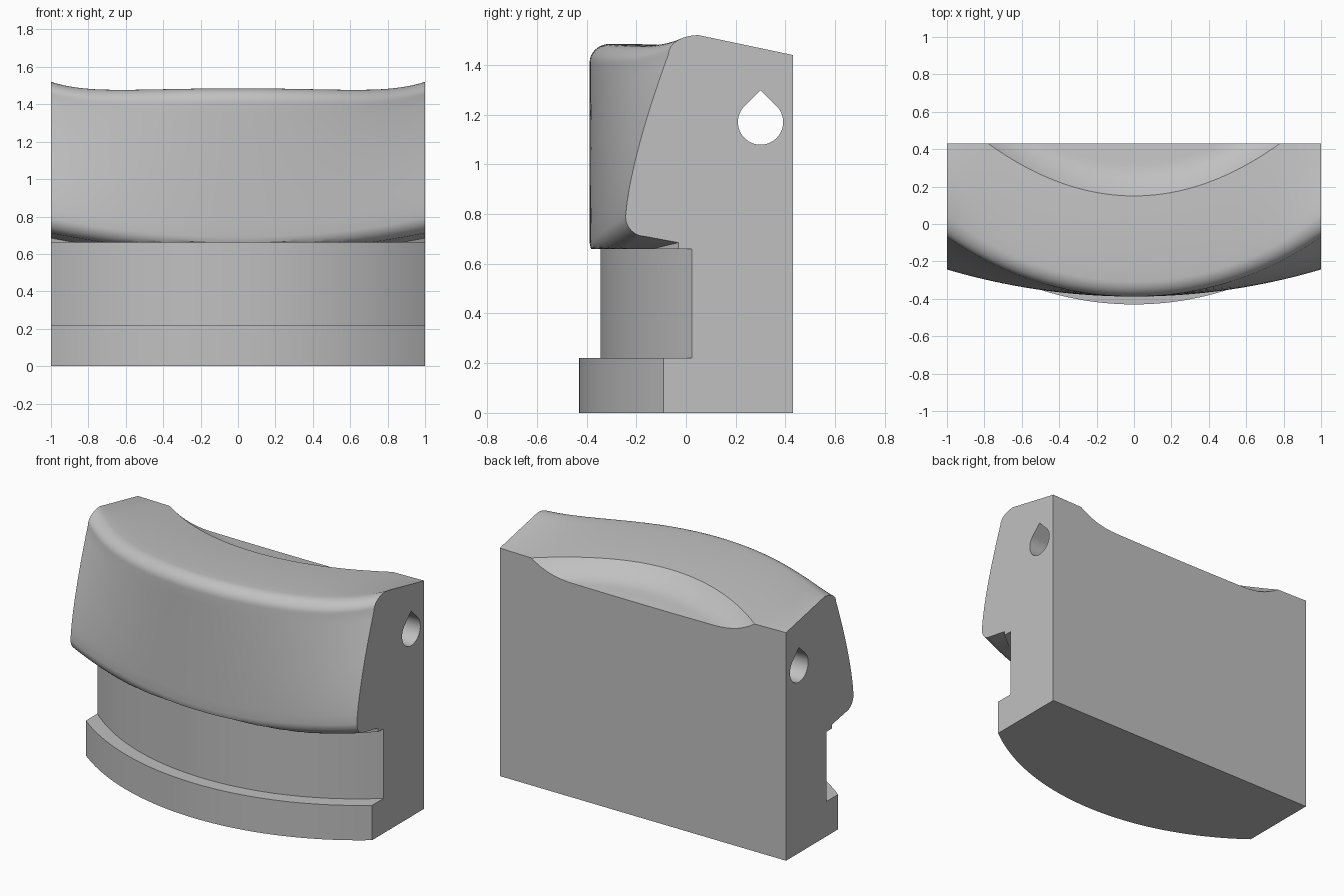
import bpy
import bmesh
from math import sin, cos, pi, sqrt, radians

if "Cube" in bpy.data.objects:
    bpy.data.objects.remove(bpy.data.objects["Cube"])

BACK, SCOOP_HALF, SCOOP_REACH, SCOOP_DEPTH = 0.43, 0.78, 0.28, 0.08
LIP_R, CROWN_H, SHELF = 0.08, 0.075, 0.66


def arc(x, sag):
    """Setback of a circular arc that recedes by sag at x = 1."""
    r = (1 + sag * sag) / (2 * sag)
    return r - sqrt(r * r - x * x)


def section(x):
    """Closed outline in y and z at one station along the width."""
    t = abs(x)
    base = -0.43 + arc(t, 0.34)
    neck = -0.345 + arc(t, 0.37)
    lip = -0.388 + arc(t, 0.145)
    brow = -0.388 + arc(t, 0.318)
    ridge = -0.305 + arc(t, 0.355)
    top = 1.485 - 0.03 * t**2 + 0.065 * t**6
    under = 0.61 + 0.10 * t**2

    # Base, neck and the small step under the head
    step = min(max(neck - 0.055, lip + LIP_R), neck)
    pts = [(base, 0), (base, 0.22), (neck, 0.22), (neck, SHELF),
           (step, SHELF), (step, max(SHELF, under - 0.025))]

    # Rounded lower lip, cut off flat at the shelf
    for i in range(9):
        a = i / 8 * pi / 2
        pts.append((min(lip + LIP_R * (1 - sin(a)), neck),
                    max(under + LIP_R * (1 - cos(a)), SHELF)))

    # Front face leaning back towards the ends
    low, high = under + LIP_R, top - CROWN_H
    for i in range(1, 13):
        s = i / 12
        pts.append((lip + (brow - lip) * s**1.4, low + (high - low) * s))

    # Rounded crown
    for i in range(1, 10):
        a = i / 9 * pi / 2
        pts.append((brow + (ridge - brow) * (1 - cos(a)), high + CROWN_H * sin(a)))

    # Top surface, then the scoop behind its curved edge
    rear_z = 1.43 + 0.01 * t**2
    power = 2 - t**2
    edge = BACK - SCOOP_REACH * max(0, 1 - (t / SCOOP_HALF)**2)

    def top_z(y):
        u = max(0, (y - ridge) / (BACK - ridge))
        return top - (top - rear_z) * u**power

    for i in range(1, 9):
        y = ridge + (edge - ridge) * i / 8
        pts.append((y, top_z(y)))
    for i in range(1, 11):
        y = edge + (BACK - edge) * i / 10
        w = min(1, (y - edge) / SCOOP_REACH / 0.6)
        pts.append((y, top_z(y) - SCOOP_DEPTH * (1 - (1 - w)**2)))
    pts.append((BACK, 0))
    return pts


def loft(name, stations, outline):
    """Solid skinned through matching outlines, with capped ends."""
    bm = bmesh.new()
    rings = [[bm.verts.new((x, y, z)) for y, z in outline(x)] for x in stations]
    n = len(rings[0])
    for a, b in zip(rings, rings[1:]):
        for i in range(n):
            j = (i + 1) % n
            bm.faces.new((a[i], a[j], b[j], b[i]))
    bm.faces.new(rings[0])
    bm.faces.new(rings[-1])
    bmesh.ops.remove_doubles(bm, verts=bm.verts[:], dist=0.00002)
    bmesh.ops.recalc_face_normals(bm, faces=bm.faces[:])
    mesh = bpy.data.meshes.new(name)
    bm.to_mesh(mesh)
    bm.free()
    obj = bpy.data.objects.new(name, mesh)
    bpy.context.collection.objects.link(obj)
    return obj


def teardrop(x):
    """Round hole with a pointed roof."""
    cy, cz, r = 0.30, 1.17, 0.091
    angles = [radians(135 + 270 * i / 36) for i in range(37)]
    return [(cy + r * cos(a), cz + r * sin(a)) for a in angles] + [(cy, cz + r * sqrt(2))]


# Curved block
stations = sorted([i / 24 for i in range(-24, 25)] + [-SCOOP_HALF, SCOOP_HALF])
block = loft("curved_block", stations, section)

grey = bpy.data.materials.new("plain_grey")
grey.use_nodes = True
colour = (0.53, 0.53, 0.53, 1)
grey.diffuse_color = colour
grey.node_tree.nodes["Principled BSDF"].inputs["Base Color"].default_value = colour
block.data.materials.append(grey)

# Teardrop hole through the full width
cutter = loft("hole_cutter", [-1.1, 1.1], teardrop)
cutter.data.materials.append(grey)
cutter.hide_render = True
mod = block.modifiers.new("hole", 'BOOLEAN')
mod.operation = 'DIFFERENCE'
mod.solver = 'EXACT'
mod.object = cutter

bpy.ops.object.select_all(action='DESELECT')
block.select_set(True)
bpy.context.view_layer.objects.active = block
bpy.ops.object.modifier_apply(modifier=mod.name)
bpy.data.objects.remove(cutter)
bpy.ops.object.shade_smooth_by_angle(angle=radians(25))
